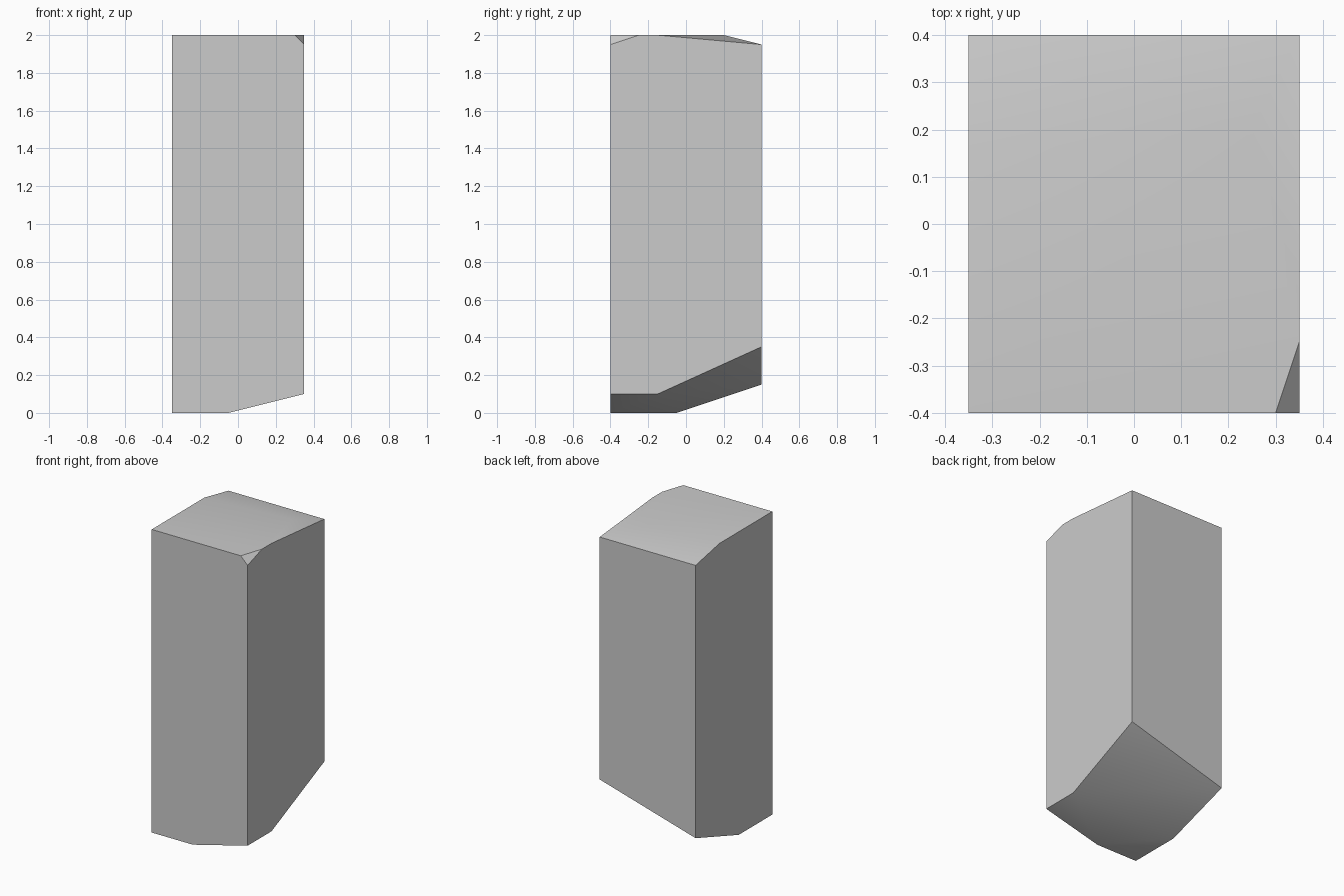
import bpy
import bmesh
import math

cube = bpy.data.objects.get("Cube")
if cube:
    bpy.data.objects.remove(cube, do_unlink=True)

# Plain grey stone
stone = bpy.data.materials.new("grey stone")
stone.use_nodes = True
grey = (0.6, 0.6, 0.6, 1)
stone.diffuse_color = grey
stone.node_tree.nodes["Principled BSDF"].inputs["Base Color"].default_value = grey

W, D = 0.35, 0.4  # half width and half depth

# Crown: a level top with a sloping back and one chipped front corner
crown = [(-W, -D, 2), (0.3, -D, 2), (W, -D, 1.95), (W, -0.25, 2),
         (W, -0.15, 2), (0.25, 0.2, 2), (W, D, 1.95),
         (-W, D, 1.95), (-W, 0.15, 2)]

# Base: a small level foot with broken slopes rising to the far corner
base = [(-W, -D, 0), (-0.05, -D, 0), (W, -D, 0.1), (W, -0.15, 0.1),
        (W, D, 0.35), (-W, D, 0.15), (-W, -0.05, 0)]

# Wrap the cut corners in one convex block
bm = bmesh.new()
for point in crown + base:
    bm.verts.new(point)
bmesh.ops.convex_hull(bm, input=bm.verts)
bmesh.ops.dissolve_limit(bm, angle_limit=math.radians(0.5),
                         verts=bm.verts, edges=bm.edges)
bmesh.ops.recalc_face_normals(bm, faces=bm.faces)

mesh = bpy.data.meshes.new("stone_pillar")
bm.to_mesh(mesh)
bm.free()
mesh.materials.append(stone)
pillar = bpy.data.objects.new("stone_pillar", mesh)
bpy.context.collection.objects.link(pillar)

# Soft shading across the worn ends, crisp corners elsewhere
bpy.ops.object.select_all(action="DESELECT")
pillar.select_set(True)
bpy.context.view_layer.objects.active = pillar
bpy.ops.object.shade_smooth_by_angle(angle=math.radians(30))
